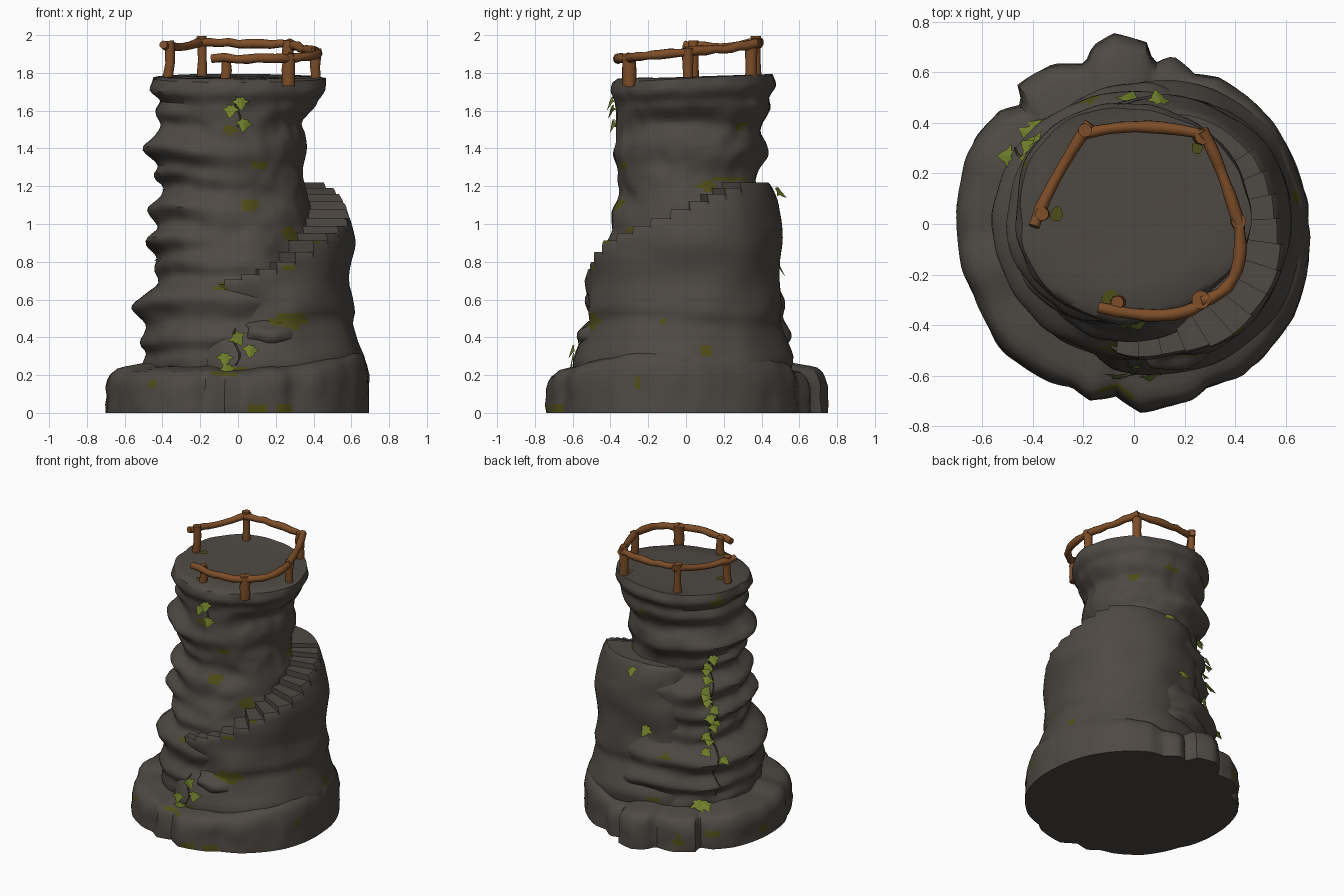
import bpy, bmesh, math, random
from mathutils import Vector, noise
from mathutils.bvhtree import BVHTree

if "Cube" in bpy.data.objects:
    bpy.data.objects.remove(bpy.data.objects["Cube"])

random.seed(4)


def material(name, rgb):
    m = bpy.data.materials.new(name)
    m.diffuse_color = (*rgb, 1)
    m.use_nodes = True
    m.node_tree.nodes["Principled BSDF"].inputs["Base Color"].default_value = m.diffuse_color
    return m


ROCK = material("dark rock", (0.077, 0.067, 0.058))
MOSS = material("moss", (0.08, 0.074, 0.009))
WOOD = material("brown wood", (0.205, 0.075, 0.021))
LEAF = material("ivy leaf", (0.16, 0.21, 0.023))
STEM = material("ivy stem", (0.06, 0.06, 0.02))
trees = []


def lerp_table(rows, x):
    """Linear lookup; the first entry of each row is the key."""
    if x <= rows[0][0]:
        return rows[0][1:]
    for a, b in zip(rows, rows[1:]):
        if x <= b[0]:
            t = (x - a[0]) / (b[0] - a[0])
            return [p + (q - p) * t for p, q in zip(a[1:], b[1:])]
    return rows[-1][1:]


def rough(a, z, fa, fz, seed=0.0):
    return noise.noise(Vector((math.cos(a) * fa + seed, math.sin(a) * fa, z * fz)))


def polar(r, a, z):
    return Vector((r * math.cos(a), r * math.sin(a), z))


def finish(name, bm, mats, angle=42, fix=True):
    if fix:
        bmesh.ops.recalc_face_normals(bm, faces=bm.faces)
    me = bpy.data.meshes.new(name)
    bm.to_mesh(me)
    bm.free()
    ob = bpy.data.objects.new(name, me)
    bpy.context.collection.objects.link(ob)
    for m in mats:
        me.materials.append(m)
    bpy.ops.object.select_all(action='DESELECT')
    ob.select_set(True)
    bpy.context.view_layer.objects.active = ob
    bpy.ops.object.shade_smooth_by_angle(angle=math.radians(angle))
    return ob


# moss patches: angle in degrees, height, half width, half height
PATCHES = [(-61, .49, .11, .035), (-80, 1.1, .05, .04), (-46, .94, .05, .05), (-95, .22, .1, .025),
           (-82, .03, .06, .03), (-70, .03, .05, .03), (-70, 1.31, .07, .012), (-97, 1.5, .04, .025),
           (-130, .14, .06, .015), (-100, .66, .05, .02), (-62, .77, .05, .02), (10, .33, .035, .03),
           (-22, .18, .03, .02), (-12, .47, .025, .015), (18, 1.2, .06, .025), (40, 1.24, .1, .02),
           (50, 1.52, .04, .02), (173, .05, .04, .03), (110, .6, .05, .02), (150, 1.72, .05, .04),
           (120, .08, .04, .03), (140, .12, .05, .03), (85, 1.6, .06, .015), (100, .28, .05, .03)]


def rock(name, bm):
    """Give small steep faces near a patch the moss slot, then store the surface for the ivy."""
    bmesh.ops.recalc_face_normals(bm, faces=bm.faces)
    for f in bm.faces:
        c = f.calc_center_median()
        a, r = math.atan2(c.y, c.x), math.hypot(c.x, c.y)
        if r < .28 or len(f.verts) > 4 or f.calc_area() > .002 or f.normal.z > .85:
            continue
        for pa, pz, w, h in PATCHES:
            d = (a - math.radians(pa) + math.pi) % math.tau - math.pi
            wob = 1 + .6 * noise.noise(c * 15)
            if (d * r / w) ** 2 + ((c.z - pz) / h) ** 2 < wob:
                f.material_index = 1
    trees.append(BVHTree.FromBMesh(bm))
    return finish(name, bm, [ROCK, MOSS])


def skin(bm, rings, closed):
    n = len(rings[0])
    for a, b in zip(rings, rings[1:]):
        for i in range(n if closed else n - 1):
            j = (i + 1) % n
            bm.faces.new((a[i], a[j], b[j], b[i]))


# layered tower: height, then reach to the left, front, right and back
CORE = [(.15, .50, .52, .45, .50), (.27, .50, .52, .45, .50), (.32, .46, .50, .45, .52), (.37, .53, .55, .45, .56),
        (.47, .49, .50, .45, .51), (.57, .58, .54, .45, .52), (.64, .49, .50, .42, .49), (.69, .41, .45, .40, .46),
        (.77, .45, .46, .40, .47), (.83, .41, .43, .40, .45), (.90, .51, .42, .40, .47), (.98, .42, .39, .39, .45),
        (1.08, .50, .39, .37, .46), (1.14, .40, .36, .36, .43), (1.19, .37, .34, .35, .38), (1.25, .46, .35, .35, .37),
        (1.30, .41, .36, .35, .38), (1.39, .53, .39, .36, .43), (1.46, .44, .37, .35, .41), (1.52, .39, .36, .34, .38),
        (1.59, .44, .37, .40, .45), (1.64, .41, .37, .43, .44), (1.665, .40, .37, .42, .43), (1.69, .47, .39, .47, .47),
        (1.74, .46, .40, .47, .47), (1.77, .44, .38, .46, .45)]


def core_radius(a, z):
    c, s = math.cos(a), math.sin(a)
    fade = max(0, min(1, (1.66 - z) * 6))
    zz = z + fade * (.022 * math.sin(2 * a + 3 * z) + .03 * rough(a, z, 1.8, 1, 3))
    rows = [lerp_table(CORE, zz + d) for d in (-.018, 0, .018)]
    left, front, right, back = [sum(q) / 3 for q in zip(*rows)]
    r = c * c * (left if c < 0 else right) + s * s * (front if s < 0 else back)
    # lean of the upper layers towards the front right, only on the diagonal
    r -= .035 * math.sin(2 * a) * (-math.copysign(1, s) if s * c < 0 else 0) * (-1) * max(0, min(1, (z - 1.15) * 2.5))
    return r + .026 * rough(a, z, 1.8, 8) * (.3 + .7 * fade) + .01 * rough(a, z, 4, 12)


bm = bmesh.new()
rings = []
for k in range(82):
    z = .15 + 1.62 * k / 81
    ring = []
    for i in range(120):
        a = math.tau * i / 120
        p = polar(core_radius(a, z), a, z)
        p.z += .055 * p.y * max(0, min(1, (z - 1.4) * 3))
        ring.append(bm.verts.new(p))
    rings.append(ring)
for scale in (.93, .6, .3):          # gently uneven deck
    ring = []
    for v in rings[81]:
        p = v.co * scale
        ring.append(bm.verts.new((p.x, p.y, 1.778 + .03 * p.y + .006 * noise.noise(p * 6))))
    rings.append(ring)
skin(bm, rings, True)
bm.faces.new(rings[-1])
rock("tower_rock", bm)

# moss spots lying on the deck
for x, y, s in [(-.305, .04, .03), (-.09, -.295, .038), (.25, .3, .025)]:
    bm = bmesh.new()
    bm.faces.new([bm.verts.new((x + s * math.cos(t) * random.uniform(.7, 1.1), y + s * math.sin(t), 1.787 + .03 * y))
                  for t in (math.tau * j / 10 for j in range(10))])
    finish("deck_moss", bm, [MOSS], fix=False)

# spreading foot: angle, outline radius
FOOT = [(0, .69), (45, .675), (60, .67), (68, .64), (77, .68), (83, .64), (86, .72), (96, .755), (103, .72), (107, .66),
        (117, .71), (130, .71), (133, .64), (140, .69), (152, .71), (180, .70), (197, .70), (204, .69), (225, .72),
        (241, .71), (249, .69), (256, .72), (264, .68), (272, .74), (289, .73), (294, .71), (306, .73), (330, .73), (360, .69)]
bm = bmesh.new()
rings = [[] for _ in range(11)]
for i in range(180):
    a = math.tau * i / 180
    r = lerp_table(FOOT, i * 2)[0]
    side = max(0, min(1, (math.cos(a) - .35) * 1.8))
    h = .225 + .1 * side + .03 * rough(a, 0, 2.5, 1, 5)
    for ring, (s, t) in zip(rings, ((1, 0), (1, .2), (.995, .4), (1, .6), (.985, .78), (.965, .9), (.93, .99),
                                    (.88, 1.03), (.82, 1.06), (.75, 1.1), (.6, 1.12))):
        ring.append(bm.verts.new(polar(r * s + .012 * rough(a, t, 6, 2) * (t > 0), a, h * t)))
skin(bm, rings, True)
bm.faces.new(rings[0])
bm.faces.new(rings[-1])
rock("foot_rock", bm)

# stair buttress: columns that follow a stepped height
OUTER = [(.1, .66), (.28, .675), (.36, .645), (.48, .605), (.54, .62), (.68, .598), (.75, .60), (.9, .61), (1.0, .605),
         (1.1, .59), (1.22, .55)]
SWELL = [(-110, .78), (-98, .86), (-80, .91), (-45, .97), (-25, 1), (30, .99), (60, .91), (80, .83), (95, .79), (112, .76), (125, .69)]
RISE = [(-110, .66), (-95, .70), (-75, .755), (-60, .81), (-42, .92), (-20, 1.0), (0, 1.09), (20, 1.17), (36, 1.22), (126, 1.22)]
columns = []
for k in range(15):
    a0 = -108 + 10 * k
    a1 = a0 + 10 if k < 14 else 124
    h = lerp_table(RISE, a0 + 5)[0]
    n = 4 if k < 14 else 30
    columns += [(a0 + (a1 - a0) * j / n, h) for j in range(n + 1)]
bm = bmesh.new()
rings = []
for deg, h in columns:
    a = math.radians(deg)
    ring = [bm.verts.new(polar(.25, a, .1))]
    for k in range(41):
        z = min(.1 + 1.14 * k / 40, h)
        r = lerp_table(OUTER, z + .02 * math.sin(3 * a))[0] * lerp_table(SWELL, deg)[0]
        r += .022 * rough(a, z, 2, 5, 9) - .012 * max(0, 1 - (h - z) / .02)
        if deg < -60:               # hollow under the lowest steps
            r -= .05 * min(1, (-60 - deg) / 20) * math.exp(-((z - .52) / .1) ** 2)
        ring.append(bm.verts.new(polar(r, a, z)))
    ring.append(bm.verts.new(polar(.25, a, h)))
    rings.append(ring)
skin(bm, rings, False)
bm.faces.new(rings[0])
bm.faces.new(rings[-1])
bmesh.ops.remove_doubles(bm, verts=bm.verts, dist=.0005)
bmesh.ops.dissolve_degenerate(bm, edges=bm.edges, dist=.0005)
rock("stair_rock", bm)

# loose slab jutting out below the steps
bm = bmesh.new()
bmesh.ops.create_icosphere(bm, subdivisions=4, radius=1)
a = math.radians(-63)
out, tan = polar(1, a, 0), polar(1, a + math.pi / 2, 0)
for v in bm.verts:
    p = v.co * (1 + .3 * noise.noise(v.co * 1.6 + Vector((7, 0, 0))))
    v.co = out * (.45 + p.x * .14) + tan * p.y * .22 + Vector((0, 0, .42 + p.z * .09))
rock("rock_slab", bm)


def tube(bm, pts, radius, sides=8, wobble=.15):
    pts = [Vector(p) for p in pts]
    rings = []
    for i, p in enumerate(pts):
        d = (pts[min(i + 1, len(pts) - 1)] - pts[max(i - 1, 0)]).normalized()
        u = d.cross(Vector((.13, .21, 1)) if abs(d.z) < .9 else Vector((1, 0, 0))).normalized()
        w = d.cross(u)
        r = radius * (1 + random.uniform(-wobble, wobble))
        rings.append([bm.verts.new(p + r * (u * math.cos(t) + w * math.sin(t)))
                      for t in (math.tau * j / sides for j in range(sides))])
    skin(bm, rings, True)
    bm.faces.new(rings[0])
    bm.faces.new(rings[-1])


# fence posts
for x, y, top, r in [(-.365, .04, 1.97, .026), (-.19, .37, 1.995, .027), (.265, .345, 1.97, .032),
                     (.41, .01, 1.93, .029), (.27, -.3, 1.90, .034), (-.065, -.31, 1.895, .027)]:
    bm = bmesh.new()
    tube(bm, [(x + random.uniform(-.006, .006), y, 1.73 + (top - 1.73) * t) for t in (0, .25, .5, .75, 1)], r, 10, .1)
    finish("fence_post", bm, [WOOD], 60)

# fence rails, open towards the front left
RAILS = [((-.395, -.01, 1.95), (-.32, .16, 1.94), (-.175, .40, 1.965)), ((-.2, .355, 1.965), (.03, .385, 1.955), (.29, .35, 1.95)),
         ((.27, .37, 1.96), (.34, .22, 1.93), (.415, 0, 1.91)), ((.41, .03, 1.91), (.40, -.2, 1.89), (.265, -.305, 1.88)),
         ((.29, -.295, 1.88), (.13, -.36, 1.875), (-.14, -.33, 1.88))]
for a, b, c in RAILS:
    a, b, c = Vector(a), Vector(b), Vector(c)
    mid = 2 * b - (a + c) / 2
    pts = [a * (1 - t) ** 2 + mid * 2 * t * (1 - t) + c * t * t for t in (k / 9 for k in range(10))]
    bm = bmesh.new()
    tube(bm, [p + Vector((0, 0, random.uniform(-.005, .005))) for p in pts], .0235, 10, .12)
    finish("fence_rail", bm, [WOOD], 60)


def surface(deg, z):
    """Outermost rock point at an angle and height."""
    d = polar(1, math.radians(deg), 0)
    hits = [t.ray_cast(d * 2 + Vector((0, 0, z)), -d)[0] for t in trees]
    return max((h for h in hits if h), key=lambda h: h.dot(d), default=d * .4 + Vector((0, 0, z)))


# ivy: five-lobed leaves on thin stems
LOBES = [(0, -.35), (.35, -.5), (.45, -.2), (1, .0), (.5, .3), (.45, .5), (0, 1.1)]
OUTLINE = LOBES + [(-x, y) for x, y in reversed(LOBES[1:-1])]
leaves = bmesh.new()


def leaf(deg, z, size, lift=.35):
    a = math.radians(deg)
    n = (polar(1, a, lift) + Vector([random.uniform(-.25, .25) for _ in range(3)])).normalized()
    side = Vector((0, 0, 1)).cross(n).normalized()
    up = n.cross(side)
    spin = random.uniform(-.7, .7) + math.pi
    c = surface(deg, z) + n * .032
    verts = []
    for x, y in OUTLINE:
        u, v = x * math.cos(spin) - y * math.sin(spin), x * math.sin(spin) + y * math.cos(spin)
        verts.append(leaves.verts.new(c + size * (side * u + up * v) - n * size * .2 * abs(x)))
    centre = leaves.verts.new(c)
    for p, q in zip(verts, verts[1:] + verts[:1]):
        leaves.faces.new((centre, p, q))


for deg, z in [(-89, 1.64), (-95, 1.60), (-86, 1.53), (-91, .40), (-84, .33), (-97, .29), (-96, .23)]:
    leaf(deg, z, .051)
for k in range(15):
    leaf(146 + random.uniform(-7, 7), .57 + .05 * k, .05, .9)
for deg, z, size, lift in [(134, .25, .065, .9), (139, .24, .055, .9), (93, .76, .06, .4), (79, 1.16, .055, .7)]:
    leaf(deg, z, size, lift)
finish("ivy_leaves", leaves, [LEAF], 20, False)

for deg, low, high in [(-90, 1.5, 1.66), (-91, .25, .44), (148, .3, 1.32)]:
    bm = bmesh.new()
    n = max(6, int((high - low) / .04))
    pts = [surface(deg + 2 * math.sin(k), low + (high - low) * k / n) for k in range(n + 1)]
    tube(bm, [p * 1.01 for p in pts], .005, 5)
    finish("ivy_stem", bm, [STEM], 80)
